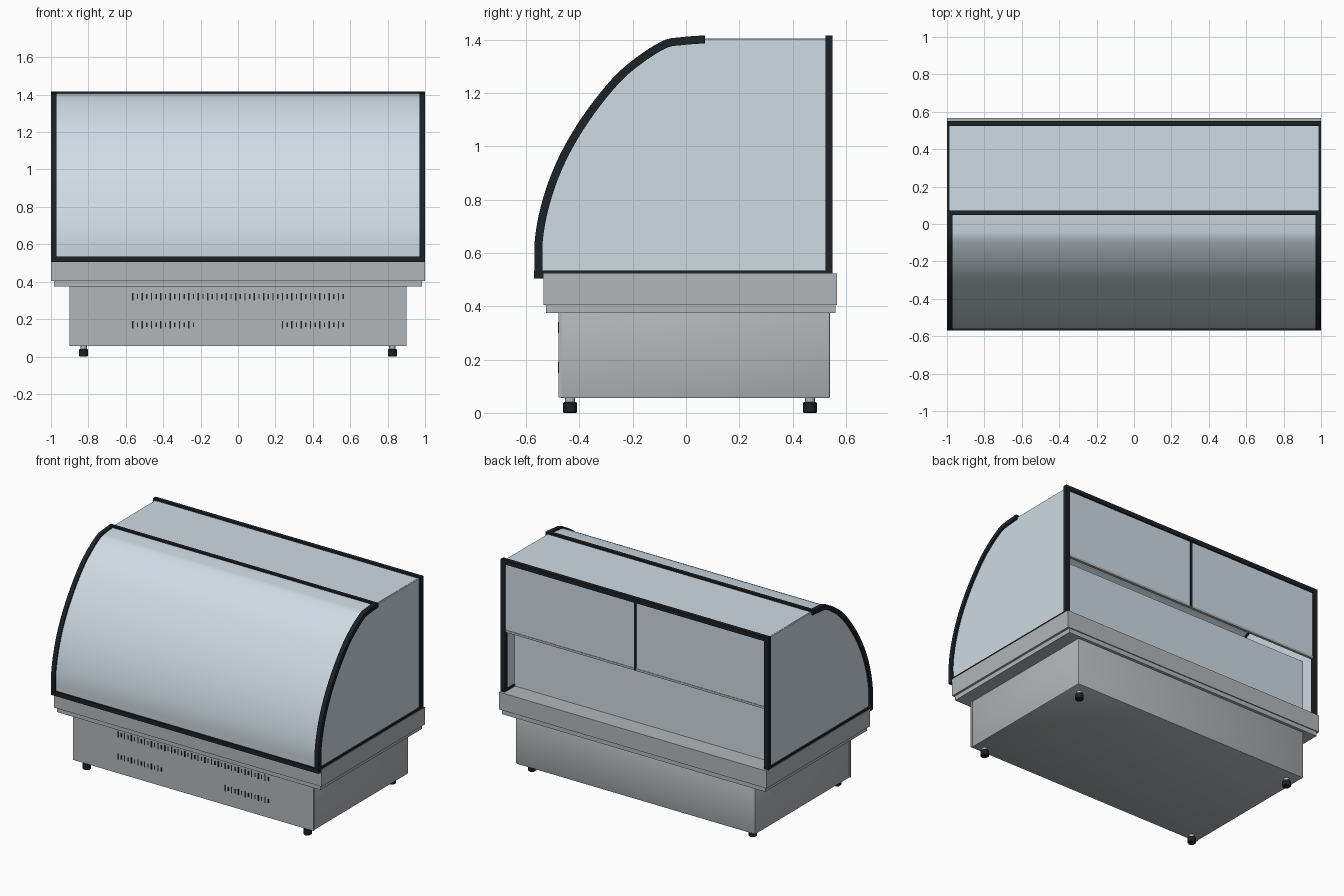
import bpy, bmesh, math
from mathutils import Vector

if "Cube" in bpy.data.objects:
    bpy.data.objects.remove(bpy.data.objects["Cube"])


def material(name, color):
    m = bpy.data.materials.new(name)
    m.diffuse_color = color
    m.use_nodes = True
    m.node_tree.nodes["Principled BSDF"].inputs["Base Color"].default_value = m.diffuse_color
    return m


BLACK = material("black_trim", (0.012, 0.016, 0.02, 1))
GLASS = material("pale_glass", (0.62, 0.71, 0.77, 1))
STEEL = material("steel", (0.45, 0.47, 0.48, 1))


def finish(name, bm, mat, smooth=False):
    bmesh.ops.recalc_face_normals(bm, faces=bm.faces)
    me = bpy.data.meshes.new(name)
    bm.to_mesh(me)
    bm.free()
    ob = bpy.data.objects.new(name, me)
    bpy.context.collection.objects.link(ob)
    me.materials.append(mat)
    if smooth:
        bpy.ops.object.select_all(action='DESELECT')
        ob.select_set(True)
        bpy.context.view_layer.objects.active = ob
        bpy.ops.object.shade_smooth_by_angle(angle=math.radians(30))
    return ob


def add_box(bm, x, y, z):
    vs = bmesh.ops.create_cube(bm, size=1)["verts"]
    for v in vs:
        v.co = [(a + b) / 2 + c * (b - a) for (a, b), c in zip((x, y, z), v.co)]


def box(name, x, y, z, mat, bevel=0):
    bm = bmesh.new()
    add_box(bm, x, y, z)
    if bevel:
        bmesh.ops.bevel(bm, geom=bm.edges[:], offset=bevel, segments=2,
                        profile=0.5, affect='EDGES')
    return finish(name, bm, mat, bool(bevel))


def extrude_x(name, outline, x0, x1, mat, smooth=False):
    """Extrude a closed (y, z) outline along x."""
    bm = bmesh.new()
    face = bm.faces.new([bm.verts.new((x0, y, z)) for y, z in outline])
    geom = bmesh.ops.extrude_face_region(bm, geom=[face])["geom"]
    bmesh.ops.translate(bm, vec=(x1 - x0, 0, 0),
                        verts=[g for g in geom if isinstance(g, bmesh.types.BMVert)])
    return finish(name, bm, mat, smooth)


def spline(pts, steps=5):
    """Smooth curve through the given points."""
    p = [Vector(q) for q in pts]
    p = [2 * p[0] - p[1]] + p + [2 * p[-1] - p[-2]]
    out = []
    for i in range(1, len(p) - 2):
        a, b, c, d = p[i - 1:i + 3]
        for k in range(steps):
            t = k / steps
            out.append(0.5 * (2 * b + (c - a) * t + (2 * a - 5 * b + 4 * c - d) * t * t
                              + (3 * b - a - 3 * c + d) * t ** 3))
    return out + [p[-2]]


def ribbon(path, outer, inner):
    """Closed outline around a path, offset to both sides."""
    left, right = [], []
    for i, q in enumerate(path):
        t = (path[min(i + 1, len(path) - 1)] - path[max(i - 1, 0)]).normalized()
        n = Vector((-t.y, t.x))
        left.append(q + n * outer)
        right.append(q - n * inner)
    return left + right[::-1]


# Base cabinet, front panel and stepped tray
box("base_cabinet", (-0.895, 0.895), (-0.47, 0.54), (0.055, 0.38), STEEL, 0.006)
box("front_panel", (-0.9, 0.9), (-0.478, -0.466), (0.057, 0.378), STEEL)
box("tray_lip", (-0.985, 0.985), (-0.525, 0.56), (0.375, 0.41), STEEL)
box("tray", (-1, 1), (-0.535, 0.567), (0.405, 0.522), STEEL)

# Ventilation slots, alternating tall and short
bm = bmesh.new()
for z, start, count in ((0.32, -0.5625, 46), (0.17, -0.5625, 14), (0.17, 0.2375, 14)):
    for i in range(count):
        x, h = start + i * 0.025, 0.02 if i % 2 == 0 else 0.013
        add_box(bm, (x - 0.0035, x + 0.0035), (-0.481, -0.476), (z - h, z + h))
finish("vent_slots", bm, BLACK)

# Hexagonal feet with stems
for sx, side in ((-1, "left"), (1, "right")):
    for y, end in ((-0.435, "front"), (0.465, "back")):
        for part, r, z0, z1, seg, mat in (("foot", 0.028, 0, 0.04, 6, BLACK),
                                          ("foot_stem", 0.018, 0.038, 0.06, 12, STEEL)):
            bm = bmesh.new()
            bmesh.ops.create_cone(bm, cap_ends=True, segments=seg, radius1=r,
                                  radius2=r, depth=z1 - z0)
            if seg == 6:
                bmesh.ops.bevel(bm, geom=bm.edges[:], offset=0.004, segments=1,
                                affect='EDGES')
            bmesh.ops.translate(bm, vec=(sx * 0.825, y, (z0 + z1) / 2), verts=bm.verts)
            finish(f"{part}_{end}_{side}", bm, mat)

# Curved front profile in (y, z)
curve = spline([(-0.552, 0.51), (-0.552, 0.65), (-0.522, 0.80), (-0.465, 0.95),
                (-0.378, 1.10), (-0.266, 1.243), (-0.172, 1.325), (-0.08, 1.382),
                (-0.02, 1.394), (0.065, 1.401)])
extrude_x("curved_front_glass", ribbon(curve, 0.006, 0.002), -0.975, 0.975, GLASS, True)

# Side glass, curved frames, bottom strips and back posts
side_outline = curve[1:] + [Vector((0.535, 1.403)), Vector((0.535, 0.522)),
                            Vector((-0.55, 0.522))]
for s, side in ((-1, "left"), (1, "right")):
    def span(a, b):
        return tuple(sorted((s * a, s * b)))
    extrude_x(f"side_glass_{side}", side_outline, *span(0.978, 0.988), GLASS)
    extrude_x(f"curved_frame_{side}", ribbon(curve, 0.015, 0.015), *span(0.97, 1),
              BLACK, True)
    box(f"bottom_strip_{side}", span(0.97, 0.998), (-0.55, 0.54), (0.52, 0.535), BLACK)
    box(f"back_post_{side}", span(0.97, 1), (0.523, 0.55), (0.52, 1.415), BLACK)

# Top glass and full-width black rails
box("top_glass", (-0.98, 0.98), (0.06, 0.535), (1.397, 1.404), GLASS)
box("front_bottom_rail", (-1, 1), (-0.57, -0.535), (0.505, 0.535), BLACK)
box("top_middle_rail", (-1, 1), (0.048, 0.072), (1.386, 1.416), BLACK)
box("top_back_rail", (-1, 1), (0.523, 0.55), (1.386, 1.416), BLACK)

# Rear sliding doors with centre divider, and recessed lower panel
for s, side in ((-1, "left"), (1, "right")):
    box(f"sliding_door_{side}", tuple(sorted((0, s * 0.975))), (0.53, 0.54),
        (0.93, 1.39), GLASS)
box("door_divider", (-0.008, 0.008), (0.528, 0.545), (0.93, 1.39), BLACK)
box("door_bottom_rail", (-0.975, 0.975), (0.526, 0.543), (0.925, 0.94), STEEL)
box("rear_lower_panel", (-0.975, 0.975), (0.43, 0.44), (0.52, 0.95), GLASS)
